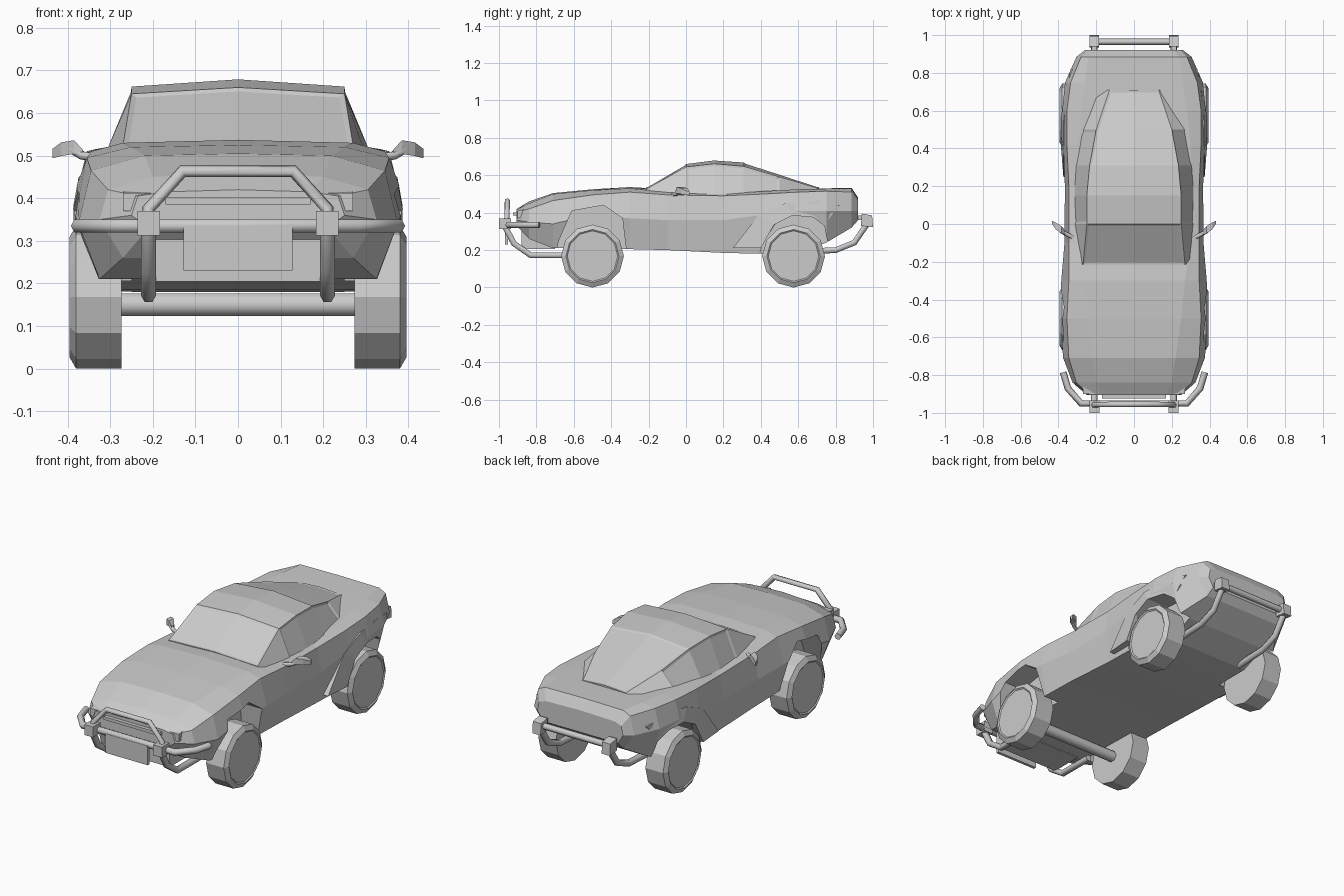
import bpy, bmesh
from math import pi, cos, sin
from mathutils import Vector

if "Cube" in bpy.data.objects:
    bpy.data.objects.remove(bpy.data.objects["Cube"])


def finish(name, bm):
    bmesh.ops.recalc_face_normals(bm, faces=bm.faces)
    me = bpy.data.meshes.new(name)
    bm.to_mesh(me)
    bm.free()
    ob = bpy.data.objects.new(name, me)
    bpy.context.collection.objects.link(ob)
    return ob


def skin(bm, rings):
    """Join closed rings of points with quads and cap both ends."""
    vs = [[bm.verts.new(p) for p in r] for r in rings]
    n = len(vs[0])
    strips = [[bm.faces.new((a[i], a[(i + 1) % n], b[(i + 1) % n], b[i])) for i in range(n)]
              for a, b in zip(vs, vs[1:])]
    caps = [bm.faces.new(vs[0]), bm.faces.new(vs[-1][::-1])]
    return strips, caps


def section(y, zb, half, zt):
    """Symmetric ring at y: bottom centre, right side up, top centre, left side down."""
    return ([(0, y, zb)] + [(x, y, z) for x, z in half] + [(0, y, zt)]
            + [(-x, y, z) for x, z in reversed(half)])


def prism(name, pts, x0, x1):
    """Side-view (y, z) polygon stretched along x."""
    bm = bmesh.new()
    skin(bm, [[(x, y, z) for y, z in pts] for x in (x0, x1)])
    return finish(name, bm)


def box(name, lo, hi):
    return prism(name, [(lo[1], lo[2]), (hi[1], lo[2]), (hi[1], hi[2]), (lo[1], hi[2])], lo[0], hi[0])


def tube(name, pts, r):
    cu = bpy.data.curves.new(name, 'CURVE')
    cu.dimensions = '3D'
    cu.bevel_depth = r
    cu.bevel_resolution = 1
    cu.use_fill_caps = True
    sp = cu.splines.new('POLY')
    sp.points.add(len(pts) - 1)
    for p, co in zip(sp.points, pts):
        p.co = (*co, 1)
    ob = bpy.data.objects.new(name, cu)
    bpy.context.collection.objects.link(ob)
    return ob


# Body shell: y, bottom x z, flank x z, shoulder x z, crease x z, top z
stations = [
    (-.905, .21, .33, .25, .36, .235, .405, .17, .415, .42),
    (-.84, .27, .26, .325, .35, .305, .42, .20, .45, .46),
    (-.71, .325, .21, .375, .34, .345, .465, .22, .50, .505),
    (-.50, .34, .21, .393, .39, .355, .495, .25, .52, .525),
    (-.30, .345, .205, .385, .37, .345, .51, .27, .53, .537),
    (-.10, .345, .20, .368, .36, .345, .495, .30, .51, .525),
    (.20, .34, .185, .366, .36, .345, .49, .30, .50, .51),
    (.42, .34, .18, .374, .39, .355, .50, .30, .515, .52),
    (.60, .34, .18, .380, .41, .355, .51, .28, .525, .525),
    (.75, .32, .24, .365, .41, .335, .515, .26, .528, .53),
    (.885, .24, .32, .305, .41, .28, .51, .24, .53, .533),
    (.92, .23, .36, .26, .41, .25, .46, .21, .475, .48),
]
bm = bmesh.new()
skin(bm, [section(s[0], s[2], list(zip(s[1:9:2], s[2:9:2])), s[9]) for s in stations])
body = finish("body", bm)

# Wheel arches cut from the body
arches = {
    "front": [(-.71, .12), (-.68, .25), (-.61, .41), (-.44, .44), (-.34, .37), (-.31, .12)],
    "rear": [(.38, .12), (.41, .24), (.48, .34), (.57, .385), (.68, .375), (.74, .33), (.78, .12)],
}
bpy.context.view_layer.objects.active = body
for end, pts in arches.items():
    for s in (-1, 1):
        cutter = prism("arch_cutter", pts, s * .25, s * .6)
        m = body.modifiers.new("arch", 'BOOLEAN')
        m.operation = 'DIFFERENCE'
        m.solver = 'EXACT'
        m.object = cutter
        bpy.ops.object.modifier_apply(modifier=m.name)
        bpy.data.objects.remove(cutter)

# Cabin: y, base x z, roof edge x z, roof centre z; glass areas are inset
cab = [
    (-.215, .30, .50, .27, .525, .535),
    (.0, .318, .49, .25, .645, .66),
    (.15, .322, .49, .25, .662, .679),
    (.31, .318, .49, .235, .648, .668),
    (.50, .285, .50, .20, .592, .607),
    (.71, .20, .51, .13, .53, .538),
]
bm = bmesh.new()
strips, _ = skin(bm, [section(c[0], .47, [(c[1], c[2]), (c[3], c[4])], c[5]) for c in cab])
bmesh.ops.recalc_face_normals(bm, faces=bm.faces)
glass = [[strips[0][2], strips[0][3]], strips[3][2:4] + strips[4][2:4]]
for side in (1, 4):
    glass.append([strips[i][side] for i in (1, 2, 3)])
for g in glass:
    bmesh.ops.inset_region(bm, faces=g, thickness=.012, depth=-.004, use_even_offset=True)
finish("cabin", bm)

# Raised rear haunches running from the sill to the tail
for s in (-1, 1):
    bm = bmesh.new()
    low = [(.40, .21), (.47, .335), (.57, .385), (.68, .375), (.74, .335)]
    high = [(.25, .21), (.39, .39), (.53, .45), (.70, .46), (.82, .44)]
    rings = []
    for (y0, z0), (y1, z1) in zip(low, high):
        t = max(0, y1 - .6) * .17
        rings.append([(s * .34, y0, z0), (s * (.386 - t), y0, z0), (s * (.374 - t), y1, z1), (s * (.33 - t), y1, z1)])
    skin(bm, rings)
    finish("rear_haunch", bm)

# Wheels with a chamfered, slightly dished outer face
for y in (-.5, .575):
    for s in (-1, 1):
        bm = bmesh.new()
        rings = [[(s * x, y + r * sin(2 * pi * i / 12), .168 - r * cos(2 * pi * i / 12)) for i in range(12)]
                 for x, r in ((.273, .14), (.273, .168), (.38, .168), (.395, .142), (.39, .135))]
        skin(bm, rings)
        finish("wheel", bm)
tube("front_axle", [(-.28, -.5, .15), (.28, -.5, .15)], .03)

# Nose details: grille lip, number plate panel and headlights
box("grille_bar", (-.17, -.925, .385), (.17, -.88, .402))
box("front_plate", (-.128, -.968, .23), (.128, -.952, .335))
box("lower_intake", (-.20, -.88, .205), (.20, -.70, .31))
for s in (-1, 1):
    prism("headlight", [(-.90, .37), (-.80, .39), (-.80, .425), (-.90, .412)], s * .18, s * .27)

# Front bull bar and wraparound bumper
tube("bull_bar_hoop", [(-.21, -.965, .35), (-.21, -.957, .375), (-.13, -.955, .463),
                       (.13, -.955, .463), (.21, -.957, .375), (.21, -.965, .35)], .015)
tube("front_bumper_bar", [(-.375, -.785, .335), (-.35, -.87, .335), (-.28, -.95, .335), (.28, -.95, .335),
                          (.35, -.87, .335), (.375, -.785, .335)], .018)
for s in (-1, 1):
    box("front_bar_bracket", (s * .183, -1.0, .312), (s * .236, -.935, .37))
    tube("front_skid_tube", [(s * .21, -.965, .32), (s * .21, -.92, .235), (s * .21, -.83, .172),
                             (s * .21, -.62, .172)], .018)

# Rear bumper
tube("rear_bumper_bar", [(-.21, .965, .36), (.21, .965, .36)], .017)
for s in (-1, 1):
    prism("rear_bar_bracket", [(.935, .33), (1.0, .322), (.995, .385), (.94, .395)], s * .186, s * .236)
    box("rear_bar_mount", (s * .195, .88, .36), (s * .225, .95, .385))
    tube("rear_skid_tube", [(s * .21, .965, .335), (s * .21, .90, .24), (s * .21, .80, .20),
                            (s * .21, .60, .19)], .018)

# Door mirrors on short stalks
for s in (-1, 1):
    tube("mirror_stalk", [(s * .325, -.07, .495), (s * .365, -.05, .50), (s * .39, -.035, .515)], .011)
    bm = bmesh.new()
    skin(bm, [[(s * x, y - w, z - h), (s * x, y + w, z - h), (s * x, y + w, z + h), (s * x, y - w, z + h)]
              for x, y, z, w, h in ((.365, -.045, .505, .012, .010), (.385, -.03, .52, .02, .016),
                                    (.415, -.01, .515, .018, .016), (.435, .01, .505, .008, .011))])
    finish("mirror", bm)
